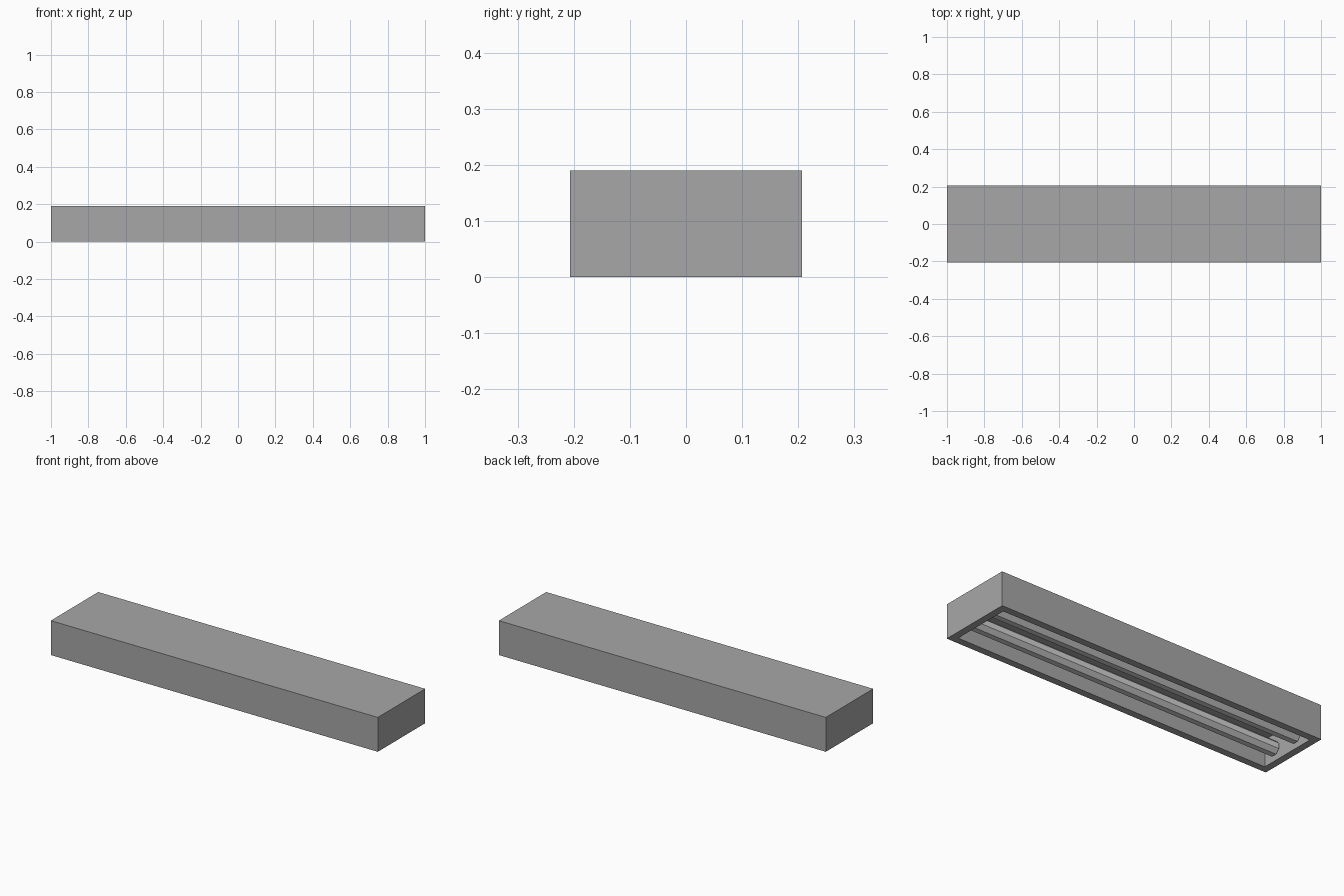
import bpy, bmesh, math
from mathutils import Matrix

if "Cube" in bpy.data.objects:
    bpy.data.objects.remove(bpy.data.objects["Cube"])

L, W, H = 1.0, 0.207, 0.19      # half length, half width, height
RIM, ROOF = 0.055, 0.15         # rim width, recess depth


def material(name, v):
    m = bpy.data.materials.new(name)
    m.diffuse_color = (v, v, v, 1)
    m.use_nodes = True
    m.node_tree.nodes["Principled BSDF"].inputs["Base Color"].default_value = m.diffuse_color
    return m


grey = material("housing grey", 0.387)
pale = material("tube pale grey", 0.65)


def add_object(name, bm, mat):
    me = bpy.data.meshes.new(name)
    bmesh.ops.recalc_face_normals(bm, faces=bm.faces)
    bm.to_mesh(me)
    bm.free()
    me.materials.append(mat)
    ob = bpy.data.objects.new(name, me)
    bpy.context.collection.objects.link(ob)
    return ob


# housing: box whose underside is inset to a rim and pushed up into a recess
bm = bmesh.new()
bmesh.ops.create_cube(bm, size=1, matrix=Matrix.Translation((0, 0, H / 2)) @ Matrix.Diagonal((2 * L, 2 * W, H, 1)))
bottom = min(bm.faces, key=lambda f: f.calc_center_median().z)
bmesh.ops.inset_region(bm, faces=[bottom], thickness=RIM)
recess = bmesh.ops.extrude_face_region(bm, geom=[bottom])["geom"]
bmesh.ops.translate(bm, vec=(0, 0, ROOF), verts=[g for g in recess if isinstance(g, bmesh.types.BMVert)])
if bottom.is_valid:
    bm.faces.remove(bottom)
add_object("housing", bm, grey)

# two light tubes running the length of the recess
for side, name in ((-1, "front_tube"), (1, "back_tube")):
    bm = bmesh.new()
    bmesh.ops.create_cone(bm, cap_ends=True, segments=8, radius1=0.04, radius2=0.04, depth=2 * (L - RIM),
                          matrix=Matrix.Translation((0, side * 0.08, 0.055)) @ Matrix.Rotation(math.pi / 2, 4, 'Y')
                          @ Matrix.Rotation(math.pi / 8, 4, 'Z'))
    add_object(name, bm, pale)
